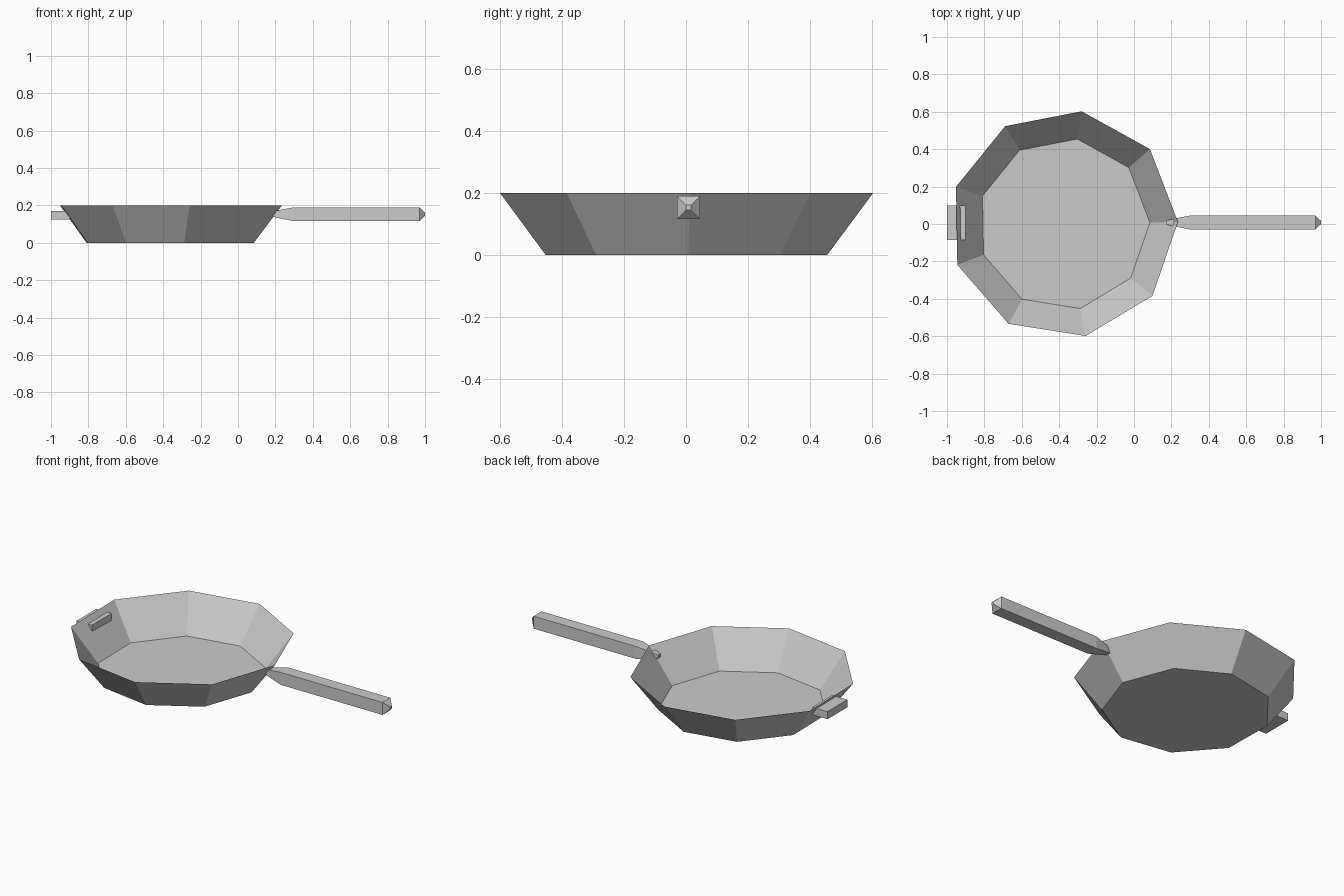
import bpy, bmesh
from math import cos, sin, pi, radians

cube = bpy.data.objects.get("Cube")
if cube:
    bpy.data.objects.remove(cube, do_unlink=True)

metal = bpy.data.materials.new("light_grey_metal")
metal.use_nodes = True
GREY = (0.6, 0.6, 0.6, 1)
metal.diffuse_color = GREY
metal.node_tree.nodes["Principled BSDF"].inputs["Base Color"].default_value = GREY


def finish(bm, name):
    mesh = bpy.data.meshes.new(name)
    bm.to_mesh(mesh)
    bm.free()
    mesh.materials.append(metal)
    obj = bpy.data.objects.new(name, mesh)
    bpy.context.collection.objects.link(obj)
    return obj


def bridge(bm, a, b):
    for i in range(len(a)):
        j = (i + 1) % len(a)
        bm.faces.new((a[i], a[j], b[j], b[i]))


# Nine-sided open dish
SIDES, CENTRE_X, TURN = 9, -0.375, radians(1)
bm = bmesh.new()
base, rim = [
    [bm.verts.new((CENTRE_X + r * cos(TURN + 2 * pi * i / SIDES),
                   r * sin(TURN + 2 * pi * i / SIDES), z)) for i in range(SIDES)]
    for r, z in ((0.46, 0), (0.61, 0.2))]
bm.faces.new(base[::-1])
bridge(bm, base, rim)
finish(bm, "pan_dish")

# Square handle, narrowed where it meets the dish and pointed at the end
bm = bmesh.new()
rings = []
for x, h in ((0.17, 0.01), (0.22, 0.022), (0.30, 0.037), (0.97, 0.037), (1.0, 0.008)):
    rings.append([bm.verts.new((x, 0.008 + h * sy, 0.153 + h * sz))
                  for sy, sz in ((-1, -1), (1, -1), (1, 1), (-1, 1))])
for a, b in zip(rings, rings[1:]):
    bridge(bm, a, b)
bm.faces.new(rings[0])
bm.faces.new(rings[-1])
bmesh.ops.recalc_face_normals(bm, faces=bm.faces)
finish(bm, "long_handle")

# Small grip tab opposite the handle
bm = bmesh.new()
bmesh.ops.create_cube(bm, size=1)
bmesh.ops.scale(bm, vec=(0.1, 0.185, 0.045), verts=bm.verts)
bmesh.ops.translate(bm, vec=(-0.95, 0.007, 0.148), verts=bm.verts)
finish(bm, "helper_tab")
